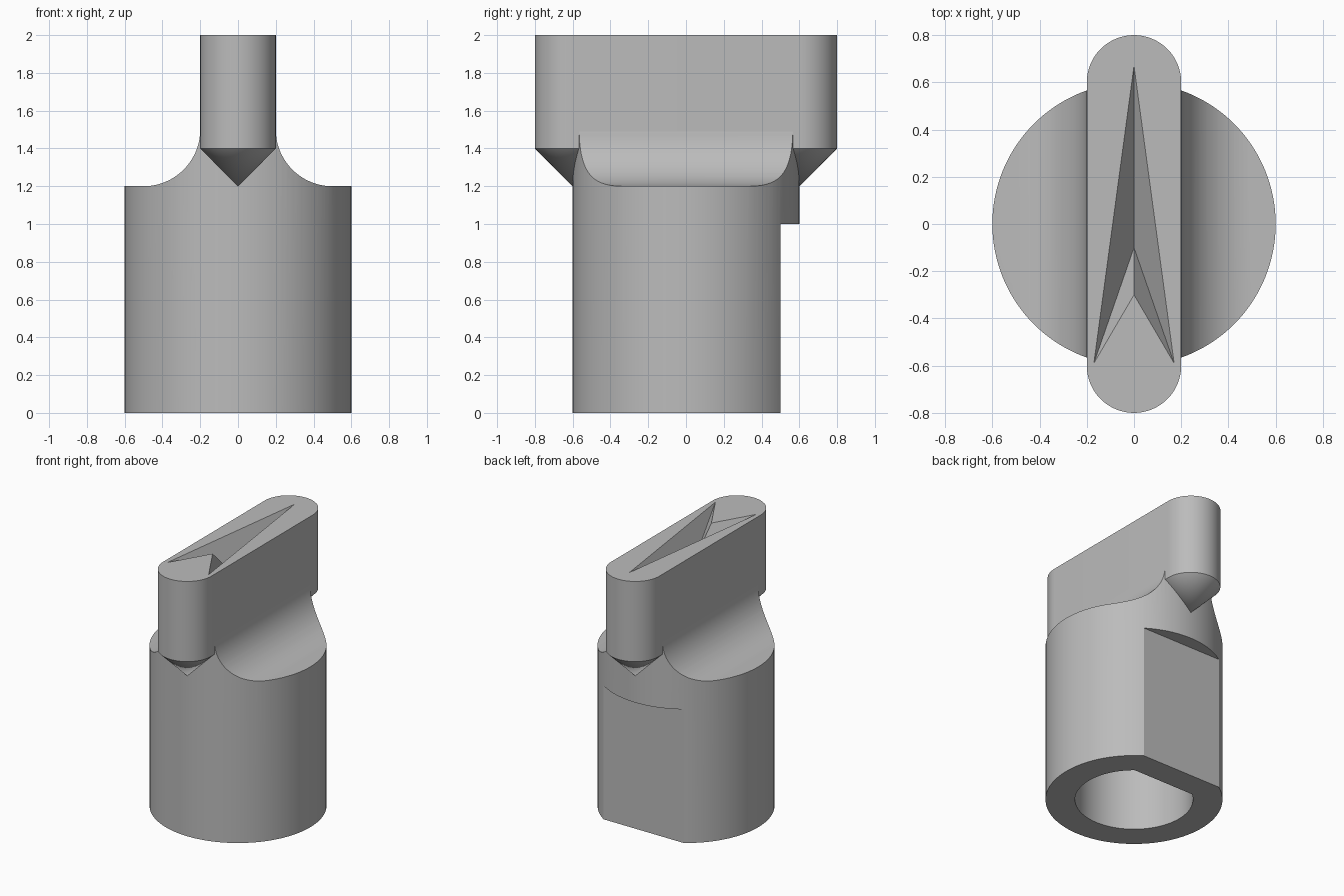
import bpy
import bmesh
from math import cos, sin, pi, radians
from mathutils import Matrix, Vector

cube = bpy.data.objects.get("Cube")
if cube:
    bpy.data.objects.remove(cube, do_unlink=True)

grey = bpy.data.materials.new("plain grey")
grey.use_nodes = True
colour = (0.5, 0.5, 0.5, 1)
grey.diffuse_color = colour
grey.node_tree.nodes["Principled BSDF"].inputs["Base Color"].default_value = colour


def make_object(name, bm):
    bmesh.ops.recalc_face_normals(bm, faces=bm.faces)
    mesh = bpy.data.meshes.new(name)
    bm.to_mesh(mesh)
    bm.free()
    mesh.materials.append(grey)
    obj = bpy.data.objects.new(name, mesh)
    bpy.context.collection.objects.link(obj)
    return obj


def prism(name, outline, direction):
    """Solid made by sweeping a closed outline along a direction."""
    bm = bmesh.new()
    face = bm.faces.new([bm.verts.new(p) for p in outline])
    swept = bmesh.ops.extrude_face_region(bm, geom=[face])
    verts = [g for g in swept["geom"] if isinstance(g, bmesh.types.BMVert)]
    bmesh.ops.translate(bm, verts=verts, vec=Vector(direction))
    return make_object(name, bm)


def arc(cx, cy, r, start, end, steps):
    angles = [radians(start + (end - start) * i / steps) for i in range(steps + 1)]
    return [(cx + r * cos(a), cy + r * sin(a)) for a in angles]


def circle(r, z, steps=128):
    return [(x, y, z) for x, y in arc(0, 0, r, 0, 360, steps)[:-1]]


def boolean(obj, cutter, operation):
    mod = obj.modifiers.new(operation.title(), "BOOLEAN")
    mod.operation = operation
    mod.solver = "EXACT"
    mod.object = cutter
    bpy.context.view_layer.objects.active = obj
    bpy.ops.object.modifier_apply(modifier=mod.name)
    bpy.data.objects.remove(cutter, do_unlink=True)


def smooth(obj):
    bpy.ops.object.select_all(action="DESELECT")
    obj.select_set(True)
    bpy.context.view_layer.objects.active = obj
    bpy.ops.object.shade_smooth_by_angle(angle=radians(25))


# Round body, shaped by a profile with concave shoulders
body = prism("body", circle(0.6, 0), (0, 0, 1.7))
right_side = [(0.7, -0.1), (0.7, 1.2)] + arc(0.5, 1.5, 0.3, 270, 182, 24) + [(0.19, 1.55)]
profile = right_side + [(-x, z) for x, z in reversed(right_side)]
boolean(body, prism("shoulder_profile", [(x, -1, z) for x, z in profile], (0, 2, 0)), "INTERSECT")

# Flat on the back of the body
flat = [(-1, 0.5, -0.1), (1, 0.5, -0.1), (1, 1, -0.1), (-1, 1, -0.1)]
boolean(body, prism("back_flat", flat, (0, 0, 1.1)), "DIFFERENCE")

# D-shaped shaft hole in the underside
hole = [(x, min(y, 0.31), z) for x, y, z in circle(0.4, -0.1)]
boolean(body, prism("shaft_hole", hole, (0, 0, 1.1)), "DIFFERENCE")
smooth(body)

# Grip bar with rounded ends
slot = arc(0, 0.6, 0.2, 0, 180, 32) + arc(0, -0.6, 0.2, 180, 360, 32)
grip = prism("grip", [(x, y, 1.4) for x, y in slot], (0, 0, 0.6))

# Arrow-shaped pointer sunk into the top, sloping to one deep point
deep = Vector((0, -0.1, 1.8))
arrow = [Vector(p) for p in ((0, 0.67, 2), (0.17, -0.59, 2), (0, -0.3, 2), (-0.17, -0.59, 2))]
bm = bmesh.new()
tip = bm.verts.new(deep)
# Extend the slopes a little above the top for a clean cut
rim = [bm.verts.new(deep + (p - deep) * 1.1) for p in arrow]
bm.faces.new(rim)
for a, b in zip(rim, rim[1:] + rim[:1]):
    bm.faces.new((a, b, tip))
boolean(grip, make_object("arrow_cutter", bm), "DIFFERENCE")
smooth(grip)

# Pointed cones under both ends of the grip
for name, y in (("front_cone", -0.6), ("back_cone", 0.6)):
    bm = bmesh.new()
    bmesh.ops.create_cone(bm, cap_ends=False, segments=64, radius1=0, radius2=0.2,
                          depth=0.2, matrix=Matrix.Translation((0, y, 1.3)))
    bmesh.ops.remove_doubles(bm, verts=bm.verts, dist=0.0001)
    smooth(make_object(name, bm))
